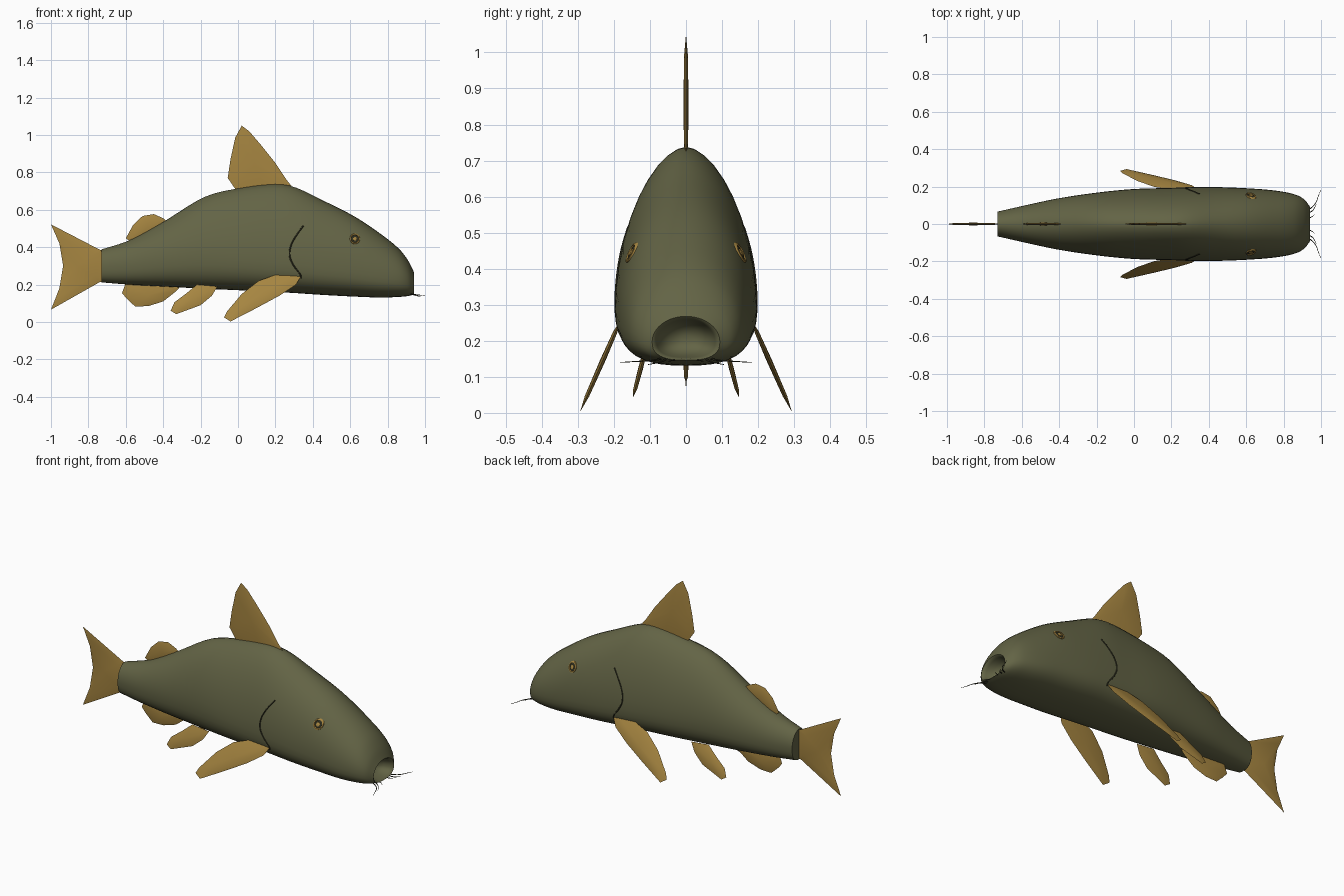
import bpy, bmesh, math
from mathutils import Vector

cube = bpy.data.objects.get("Cube")
if cube:
    bpy.data.objects.remove(cube, do_unlink=True)


def material(name, rgb):
    m = bpy.data.materials.new(name)
    m.use_nodes = True
    m.diffuse_color = (*rgb, 1)
    node = m.node_tree.nodes["Principled BSDF"]
    node.inputs["Base Color"].default_value = (*rgb, 1)
    node.inputs["Roughness"].default_value = 0.7
    return m


OLIVE = material("olive skin", (0.125, 0.127, 0.06))
GOLD = material("golden fin", (0.38, 0.235, 0.052))
DARK = material("dark olive", (0.03, 0.03, 0.015))

# Body stations: x, bottom, top, half width, height share of widest line, upper roundness
STATIONS = [
    (-0.73, .212, .388, .066, .48, 2.0), (-0.58, .20, .437, .10, .45, 2.0),
    (-0.40, .19, .535, .138, .40, 1.9), (-0.18, .178, .668, .17, .34, 1.8),
    (0.00, .17, .714, .187, .30, 1.75), (0.20, .16, .738, .193, .27, 1.75),
    (0.30, .155, .722, .196, .27, 1.8), (0.45, .145, .652, .197, .28, 1.9),
    (0.62, .136, .566, .19, .30, 2.0), (0.76, .131, .473, .178, .32, 2.0),
    (0.86, .134, .392, .158, .36, 2.0), (0.91, .139, .328, .132, .40, 2.0),
    (0.94, .146, .268, .094, .42, 2.0),
]


def section(x):
    """Body measures at x, by smooth interpolation of the stations."""
    s = STATIONS
    i = max(k for k in range(len(s) - 1) if s[k][0] <= x or k == 0)
    slope = lambda k, j: ((s[min(k + 1, len(s) - 1)][j] - s[max(k - 1, 0)][j])
                          / (s[min(k + 1, len(s) - 1)][0] - s[max(k - 1, 0)][0]))
    d = s[i + 1][0] - s[i][0]
    t = (x - s[i][0]) / d
    return [(2*t**3 - 3*t*t + 1) * s[i][j] + (t**3 - 2*t*t + t) * d * slope(i, j)
            + (3*t*t - 2*t**3) * s[i + 1][j] + (t**3 - t*t) * d * slope(i + 1, j)
            for j in range(1, 6)]


def side_y(x, z):
    """Half width of the body at a point of its side."""
    low, top, w, share, p = section(x)
    mid = low + share * (top - low)
    p, h = (p, top - mid) if z > mid else (2.6, mid - low)
    return w * max(0, 1 - (abs(z - mid) / h) ** p) ** (1 / p)


def ring(x, n=40):
    low, top, w, share, p = section(x)
    mid = low + share * (top - low)
    pts = []
    for k in range(n):
        a = 2 * math.pi * k / n
        c, s = math.cos(a), math.sin(a)
        e = 2 / (p if s > 0 else 2.6)
        h = top - mid if s > 0 else mid - low
        pts.append(Vector((x, math.copysign(abs(c) ** e, c) * w,
                           mid + math.copysign(abs(s) ** e, s) * h)))
    return pts


def finish(bm, name, mat, angle=40):
    bmesh.ops.recalc_face_normals(bm, faces=bm.faces)
    mesh = bpy.data.meshes.new(name)
    bm.to_mesh(mesh)
    bm.free()
    ob = bpy.data.objects.new(name, mesh)
    bpy.context.collection.objects.link(ob)
    mesh.materials.append(mat)
    bpy.ops.object.select_all(action='DESELECT')
    ob.select_set(True)
    bpy.context.view_layer.objects.active = ob
    bpy.ops.object.shade_smooth_by_angle(angle=math.radians(angle))
    return ob


def loft(name, rings, mat, angle=40):
    bm = bmesh.new()
    loops = [[bm.verts.new(p) for p in r] for r in rings]
    for a, b in zip(loops, loops[1:]):
        for k in range(len(a)):
            j = (k + 1) % len(a)
            bm.faces.new((a[k], a[j], b[j], b[k]))
    bm.faces.new(loops[0])
    bm.faces.new(loops[-1])
    return finish(bm, name, mat, angle)


# Body with an open, hollow mouth at the front
N = 56
xs = [-0.73 + 1.67 * math.sin(math.pi / 2 * k / N) for k in range(N + 1)]
rings = [ring(x) for x in xs]
lip = ring(0.94)
centre = sum(lip, Vector()) / len(lip)
for depth, scale in ((.004, .93), (.02, .86), (.05, .74), (.075, .5), (.085, .2)):
    rings.append([centre + (p - centre) * scale - Vector((depth, 0, 0)) for p in lip])
loft("body", rings, OLIVE, 50)


def fin(name, outline, y_at=lambda z: 0.0, thick=.007):
    """Thin lens-shaped fin from an (x, z) outline."""
    bm = bmesh.new()
    n = len(outline)
    cx, cz = (sum(p[i] for p in outline) / n for i in (0, 1))
    rim = [bm.verts.new((x, y_at(z), z)) for x, z in outline]
    for side in (-1, 1):
        inner = []
        for x, z in outline:
            x, z = cx + (x - cx) * .7, cz + (z - cz) * .7
            inner.append(bm.verts.new((x, y_at(z) + side * thick * .8, z)))
        mid = bm.verts.new((cx, y_at(cz) + side * thick, cz))
        for k in range(n):
            j = (k + 1) % n
            bm.faces.new((rim[k], rim[j], inner[j], inner[k]))
            bm.faces.new((inner[k], inner[j], mid))
    return finish(bm, name, GOLD, 60)


# Fins on the centre line
fin("tail_fin", [(-.71, .38), (-.74, .387), (-1, .522), (-.955, .42), (-.935, .3),
                 (-.955, .18), (-1, .066), (-.74, .213), (-.71, .22)])
fin("dorsal_fin", [(.0, .69), (-.055, .77), (-.04, .87), (-.015, .985), (.02, 1.05), (.06, 1.02),
                   (.12, .95), (.2, .85), (.26, .76), (.3, .71), (.15, .68)])
fin("rear_back_fin", [(-.56, .42), (-.6, .447), (-.56, .52), (-.51, .567), (-.45, .577),
                      (-.4, .555), (-.37, .53), (-.42, .47)])
fin("anal_fin", [(-.6, .21), (-.62, .155), (-.595, .125), (-.55, .083), (-.48, .085),
                 (-.4, .11), (-.33, .165), (-.3, .2)])

# Paired fins
for side, label in ((1, "left"), (-1, "right")):
    fin(label + "_pectoral_fin",
        [(.34, .25), (.31, .2), (.22, .14), (.1, .075), (-.04, .003), (-.075, .025),
         (-.06, .055), (.02, .15), (.11, .22), (.2, .252), (.31, .257)],
        lambda z: side * (.295 - .44 * z), .008)
    fin(label + "_pelvic_fin",
        [(-.11, .19), (-.14, .14), (-.2, .09), (-.33, .042), (-.36, .06), (-.34, .105),
         (-.28, .15), (-.22, .2)],
        lambda z: side * (.158 - .26 * z), .007)


def tube(name, points, mat, radius, taper=1.0):
    """Smooth round strand through the points, as a mesh."""
    cu = bpy.data.curves.new(name, 'CURVE')
    cu.dimensions = '3D'
    cu.bevel_depth = radius
    cu.bevel_resolution = 1
    cu.resolution_u = 6
    cu.use_fill_caps = True
    sp = cu.splines.new('NURBS')
    sp.points.add(len(points) - 1)
    for k, p in enumerate(points):
        sp.points[k].co = (*p, 1)
        sp.points[k].radius = 1 + (taper - 1) * k / (len(points) - 1)
    sp.use_endpoint_u = True
    sp.order_u = 3
    ob = bpy.data.objects.new(name, cu)
    bpy.context.collection.objects.link(ob)
    cu.materials.append(mat)
    bpy.ops.object.select_all(action='DESELECT')
    ob.select_set(True)
    bpy.context.view_layer.objects.active = ob
    bpy.ops.object.convert(target='MESH')


GILL = [(.35, .515), (.315, .47), (.28, .41), (.272, .35), (.3, .295), (.34, .25), (.335, .235)]
EYE = (.625, .445)
for side, label in ((1, "left"), (-1, "right")):
    # Gill slit lying on the skin
    tube(label + "_gill_slit", [(x, side * side_y(x, z), z) for x, z in GILL], DARK, .004)

    # Eye: raised rim, dark ring and golden centre following the skin
    def eye_ring(r, lift):
        pts = []
        for k in range(20):
            a = math.tau * k / 20
            x, z = EYE[0] + r * math.cos(a), EYE[1] + r * math.sin(a)
            pts.append((x, side * (side_y(x, z) + lift), z))
        return pts
    for part, mat, profile in (
            ("rim", GOLD, ((.029, -.004), (.027, .004), (.022, .005), (.019, -.004))),
            ("iris", DARK, ((.021, -.004), (.02, .001), (.01, .002))),
            ("pupil", GOLD, ((.011, -.004), (.01, .005), (.004, .007)))):
        loft(f"{label}_eye_{part}", [eye_ring(r, h) for r, h in profile], mat)

    # Whiskers around the mouth
    for k, path in enumerate((
            [(.92, .07, .15), (.95, .085, .146), (.975, .115, .144), (.985, .15, .142), (1, .183, .14)],
            [(.925, .055, .15), (.95, .065, .142), (.965, .085, .138), (.975, .105, .134)],
            [(.93, .03, .148), (.95, .035, .146), (.965, .05, .143)])):
        tube(f"{label}_whisker_{k + 1}", [(x, side * y, z) for x, y, z in path], DARK, .003, .3)
